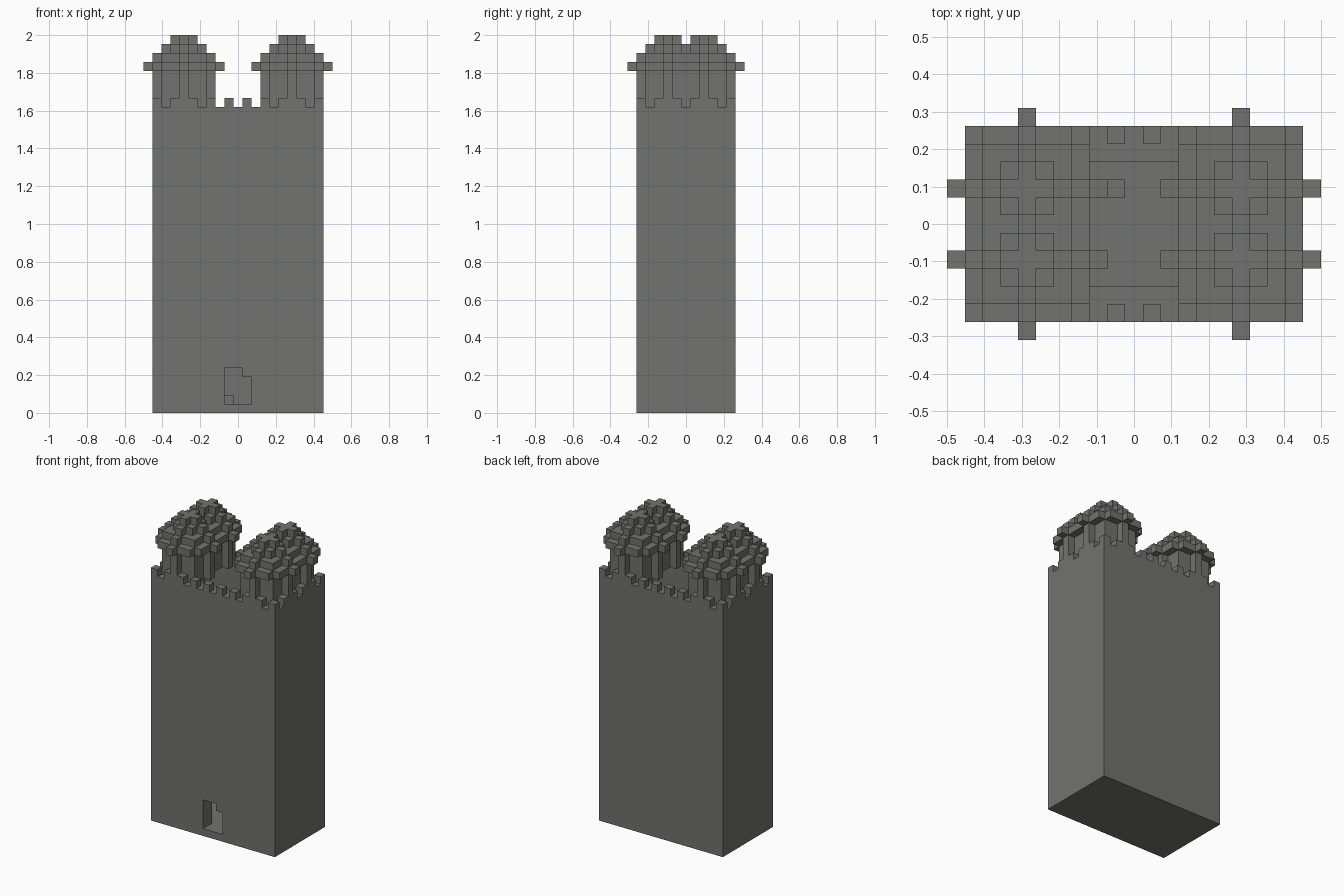
import bpy
import bmesh
from mathutils import Matrix, Vector

default = bpy.data.objects.get("Cube")
if default:
    bpy.data.objects.remove(default, do_unlink=True)

U = 2 / 42            # size of one block
WALL_TOP = 34         # heights in blocks
SHAFT_TOP = 38
HALF_X, HALF_Y = 9, 5  # outermost block index on each axis

stone = bpy.data.materials.new("grey_stone")
stone.use_nodes = True
GREY = (0.168, 0.168, 0.161, 1)
stone.diffuse_color = GREY
shader = next(n for n in stone.node_tree.nodes if n.type == 'BSDF_PRINCIPLED')
shader.inputs["Base Color"].default_value = GREY


def finish(name, bm):
    """Turn a bmesh in block units into a stone object."""
    bmesh.ops.recalc_face_normals(bm, faces=bm.faces)
    bmesh.ops.scale(bm, vec=(U, U, U), verts=bm.verts)
    mesh = bpy.data.meshes.new(name)
    bm.to_mesh(mesh)
    bm.free()
    mesh.materials.append(stone)
    obj = bpy.data.objects.new(name, mesh)
    bpy.context.collection.objects.link(obj)
    return obj


def box(name, low, high):
    low, high = Vector(low), Vector(high)
    bm = bmesh.new()
    place = Matrix.Translation((low + high) / 2) @ Matrix.Diagonal((*(high - low), 1))
    bmesh.ops.create_cube(bm, size=1, matrix=place)
    return finish(name, bm)


def slab(name, cells, z0, z1):
    """Extrude a flat set of grid cells from z0 up to z1."""
    bm = bmesh.new()
    for x, y in sorted(cells):
        corners = ((-.5, -.5), (.5, -.5), (.5, .5), (-.5, .5))
        bm.faces.new([bm.verts.new((x + a, y + b, z0)) for a, b in corners])
    bmesh.ops.remove_doubles(bm, verts=bm.verts, dist=0.01)
    top = bmesh.ops.extrude_face_region(bm, geom=bm.faces[:], use_keep_orig=True)
    verts = [g for g in top["geom"] if isinstance(g, bmesh.types.BMVert)]
    bmesh.ops.translate(bm, vec=(0, 0, z1 - z0), verts=verts)
    bmesh.ops.recalc_face_normals(bm, faces=bm.faces)
    bmesh.ops.dissolve_limit(bm, angle_limit=0.01, verts=bm.verts, edges=bm.edges)
    return finish(name, bm)


def cut(target, cutter):
    cutter.hide_render = True
    mod = target.modifiers.new("cut", 'BOOLEAN')
    mod.operation = 'DIFFERENCE'
    mod.solver = 'EXACT'
    mod.object = cutter
    bpy.context.view_layer.objects.active = target
    bpy.ops.object.modifier_apply(modifier=mod.name)
    bpy.data.objects.remove(cutter, do_unlink=True)


def disc(cx, cy, r):
    span = range(-r, r + 1)
    return {(cx + i, cy + j) for i in span for j in span if i * i + j * j <= r * r}


# Keep: a hollow block, open at the top, with a stepped doorway in front
ex, ey = HALF_X + .5, HALF_Y + .5
keep = box("keep_walls", (-ex, -ey, 0), (ex, ey, WALL_TOP))
cut(keep, box("interior_cutter", (2 - ex, 2 - ey, 1), (ex - 2, ey - 2, WALL_TOP + 2)))
cut(keep, box("tall_door_cutter", (-1.5, -7, 1), (.5, -3, 5)))
cut(keep, box("low_door_cutter", (0, -7, 1), (1.5, -3, 4)))

# Loose block on the floor inside
box("floor_block", (-1.5, 1.5, 1), (-.5, 2.5, 2))

# Battlements: every second block round the rim
merlons = {(x, y) for x in range(-HALF_X, HALF_X + 1, 2)
           for y in range(-HALF_Y, HALF_Y + 1, 2)
           if abs(x) == HALF_X or abs(y) == HALF_Y}
slab("battlements", merlons, WALL_TOP, WALL_TOP + 1)

# Twin turrets on each side: round shafts under stepped cone roofs
for side, cx in (("left", 6), ("right", -6)):
    def pair(r):
        return disc(cx, 2, r) | disc(cx, -2, r)

    slab(side + "_turret_shafts", pair(3), WALL_TOP, SHAFT_TOP)
    for step, radius in enumerate((4, 3, 2, 1)):
        z = SHAFT_TOP + step
        slab(f"{side}_roof_step_{step + 1}", pair(radius), z, z + 1)
